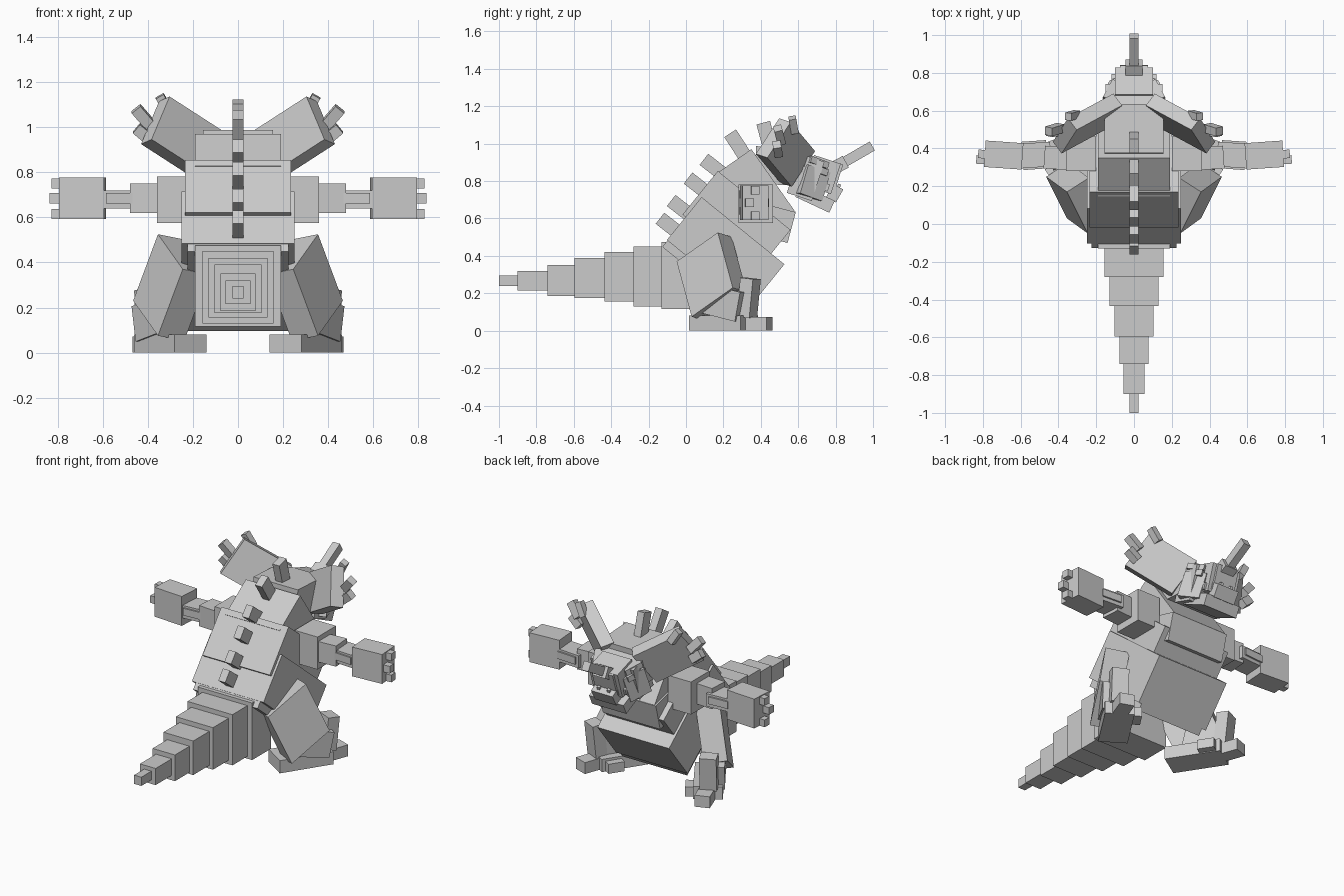
import bpy
import bmesh
from math import radians
from mathutils import Vector, Matrix

if "Cube" in bpy.data.objects:
    bpy.data.objects.remove(bpy.data.objects["Cube"])

grey = bpy.data.materials.new("plain_grey")
grey.use_nodes = True
GREY = (0.6, 0.6, 0.6, 1)
grey.diffuse_color = GREY
grey.node_tree.nodes["Principled BSDF"].inputs["Base Color"].default_value = GREY


def block(name, centre, ax, ay, az, flip=False):
    """Block from its centre and three full edge vectors."""
    bm = bmesh.new()
    bmesh.ops.create_cube(bm, size=1)
    for v in bm.verts:
        p = Vector(centre) + v.co.x * Vector(ax) + v.co.y * Vector(ay) + v.co.z * Vector(az)
        if flip:
            p.x = -p.x
        v.co = p
    bmesh.ops.recalc_face_normals(bm, faces=bm.faces)
    mesh = bpy.data.meshes.new(name)
    bm.to_mesh(mesh)
    bm.free()
    mesh.materials.append(grey)
    bpy.context.collection.objects.link(bpy.data.objects.new(name, mesh))


def pair(name, *vectors):
    block("left_" + name, *vectors)
    block("right_" + name, *vectors, flip=True)


def axes(size, pitch=0, yaw=0, roll=0):
    rot = (Matrix.Rotation(radians(yaw), 3, "Z") @ Matrix.Rotation(radians(pitch), 3, "X")
           @ Matrix.Rotation(radians(roll), 3, "Y"))
    return [rot.col[i] * size[i] for i in range(3)]


def box(name, centre, size, pitch=0):
    block(name, centre, *axes(size, pitch))


def boxes(name, centre, size, pitch=0, yaw=0, roll=0):
    pair(name, centre, *axes(size, pitch, yaw, roll))


def slab(name, corner, a, b, depth):
    """Mirrored plate from one face corner, two edges and a depth behind it."""
    a, b = Vector(a), Vector(b)
    n = a.cross(b).normalized() * -depth
    pair(name, Vector(corner) + (a + b + n) / 2, a, b, n)


# Tail: stepped blocks, (back y, front y, half width, bottom, top)
tail = [(-1, -.9, .025, .24, .295), (-.9, -.74, .055, .215, .32),
        (-.74, -.595, .078, .185, .35), (-.595, -.435, .104, .175, .39),
        (-.435, -.28, .13, .155, .42), (-.28, -.13, .157, .13, .45),
        (-.13, .06, .19, .115, .475)]
for i, (y0, y1, w, z0, z1) in enumerate(tail):
    box(f"tail_{i + 1}", (0, (y0 + y1) / 2, (z0 + z1) / 2), (2 * w, y1 - y0, z1 - z0))

# Leaning torso
box("pelvis", (0, .195, .4), (.45, .56, .33), -39)
box("belly", (0, .212, .42), (.5, .57, .295), -39)
box("torso", (0, .27, .58), (.47, .5, .3), -39)
box("upper_back", (0, .365, .731), (.38, .41, .25), -55)
box("chest", (0, .42, .59), (.4, .3, .17), -15)

# Head, snout, jaw and nose horn
box("head", (0, .5, .88), (.31, .26, .2), -3)
box("face", (0, .64, .82), (.3, .14, .22), -18)
box("snout", (0, .73, .835), (.2, .15, .17), -18)
box("nose", (0, .79, .83), (.15, .06, .14), -18)
box("jaw", (0, .69, .705), (.24, .2, .07), -25)
box("chin", (0, .795, .735), (.15, .06, .08), -30)
box("horn_base", (0, .81, .88), (.09, .1, .07), 28)
box("nose_horn", (0, .905, .935), (.048, .21, .055), 30)
boxes("cheek", (.125, .68, .79), (.05, .14, .16), -18, 28)
boxes("brow", (.11, .7, .9), (.07, .11, .035), -18, 28)
boxes("eye", (.125, .735, .85), (.03, .04, .035), -18, 28)
for i in range(3):
    boxes(f"tooth_{i + 1}", (.035 + .035 * i, .815 - .03 * i, .765), (.017, .017, .04), -18)

# Frill plates with spikes on the outer rim
slab("frill", (.11, .69, .96), (.24, -.13, .155), (.08, -.125, -.19), .08)
boxes("frill_spike_top", (.325, .575, 1.1), (.04, .04, .09), 10, 0, 30)
boxes("frill_spike_side", (.42, .5, 1.045), (.05, .045, .1), 15, 0, 40)
boxes("frill_spike_low", (.42, .49, .97), (.05, .045, .08), 10, 0, 50)

# Row of spikes down the back: (y, z, pitch, length)
spikes = [(-.08, .555, 52, .15), (-.02, .65, 52, .15), (.07, .77, 52, .15),
          (.155, .87, 52, .15), (.285, .98, 33, .18), (.435, 1.03, 15, .17)]
for i, (y, z, pitch, length) in enumerate(spikes):
    box(f"back_spike_{i + 1}", (0, y, z), (.048, .075, length), pitch)

# Arms
boxes("shoulder", (.28, .372, .678), (.16, .185, .205))
boxes("upper_arm", (.41, .35, .685), (.13, .12, .13), 0, 4)
boxes("forearm", (.52, .365, .68), (.16, .13, .08), 0, -4)
boxes("wrist_plate", (.525, .365, .685), (.13, .15, .045), 0, -4)
boxes("hand", (.69, .365, .685), (.2, .14, .185), 0, 4)
for i, (y, z, x) in enumerate([(.37, .75, .8), (.34, .685, .81), (.37, .615, .8)]):
    boxes(f"finger_{i + 1}", (x, y, z), (.05, .045, .045), 0, 4)

# Legs, turned outward
slab("thigh", (.355, .17, .525), (-.11, -.22, -.155), (.11, .08, -.295), .14)
boxes("calf", (.35, .22, .15), (.13, .22, .16), -12, -33)
boxes("shin", (.395, .335, .175), (.1, .075, .21), -6, -25)
boxes("foot", (.3, .2, .04), (.17, .33, .08), 0, -33)
boxes("toe", (.405, .39, .036), (.09, .12, .072), 0, -20)
boxes("inner_toe", (.27, .33, .035), (.07, .1, .06), 0, -33)
